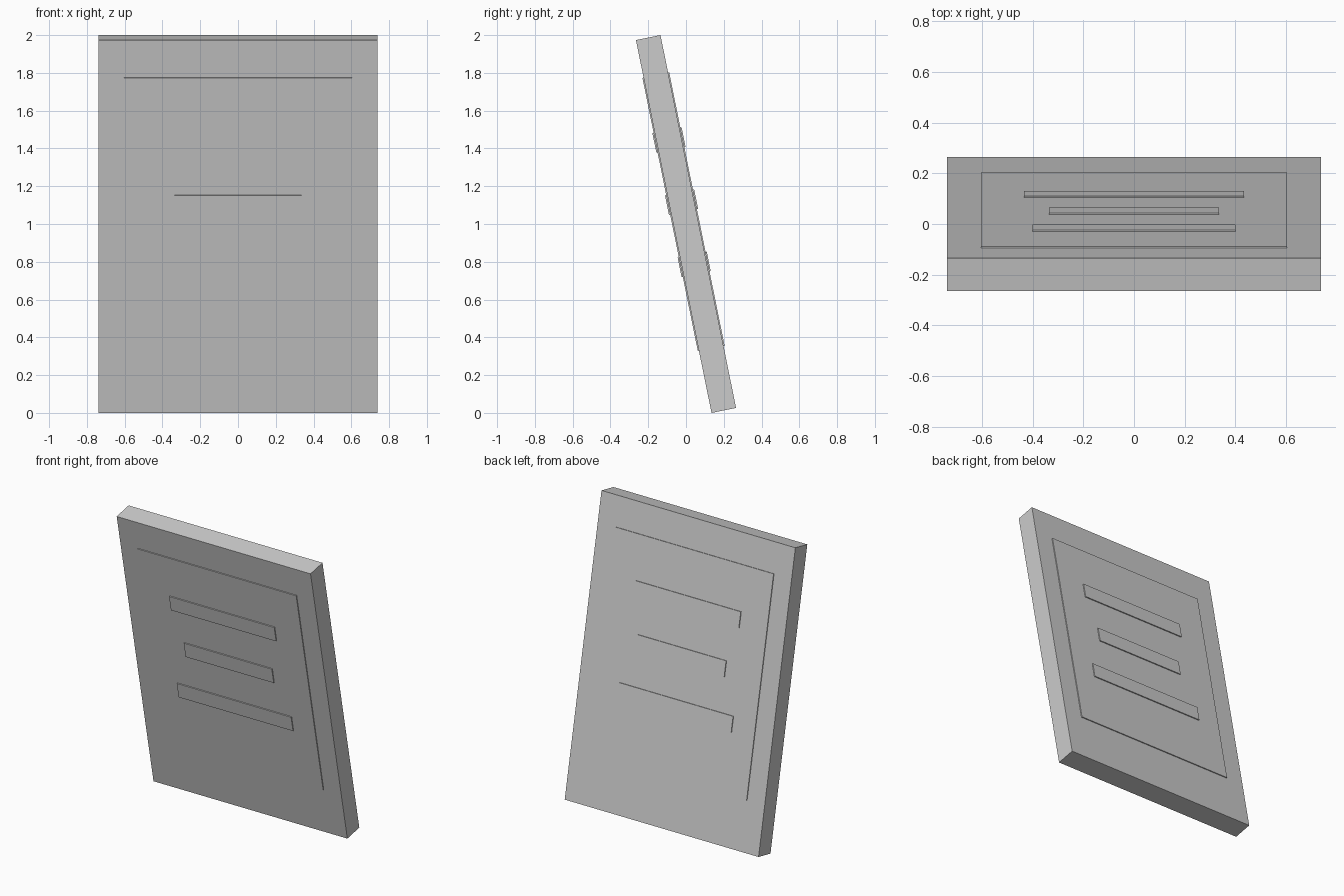
import bpy
from mathutils import Matrix

if "Cube" in bpy.data.objects:
    bpy.data.objects.remove(bpy.data.objects["Cube"])

# Shared frame: the slab leans forward about its centre
TILT = Matrix.Translation((0, 0, 1)) @ Matrix.Rotation(0.2, 4, 'X')
THICK = 0.1325


def box(name, width, thick, height, up=0.0):
    """Box centred at height `up` along the leaning slab."""
    bpy.ops.mesh.primitive_cube_add(size=1)
    ob = bpy.context.object
    ob.name = name
    ob.data.transform(Matrix.Translation((0, 0, up)) @
                      Matrix.Diagonal((width, thick, height, 1)))
    ob.matrix_world = TILT
    return ob


# Main slab
box("slab", 1.475, THICK, 2.014)

# Raised panel, showing on both faces
box("raised_panel", 1.208, THICK + 2 * 0.006, 1.476, 0.066)

# Three raised bars, standing just proud of the panel on both faces
for i, width in enumerate((0.80, 0.67, 0.87)):
    box(f"raised_bar_{i + 1}", width, THICK + 2 * 0.0125, 0.105, 0.454 - 0.336 * i)
